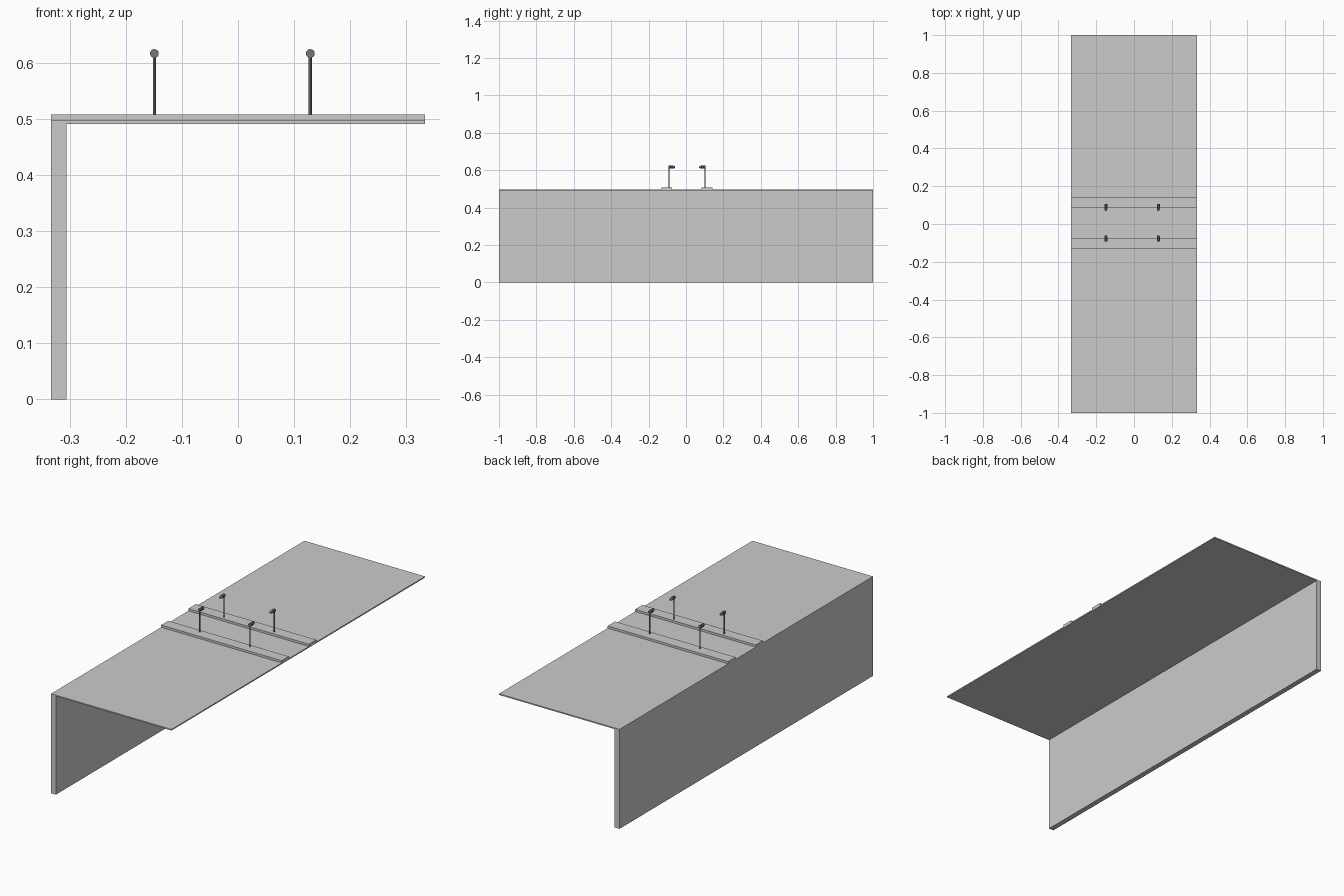
import bpy, bmesh
from math import radians
from mathutils import Matrix, Vector

if "Cube" in bpy.data.objects:
    bpy.data.objects.remove(bpy.data.objects["Cube"])


def material(name, v):
    m = bpy.data.materials.new(name)
    m.diffuse_color = (v, v, v, 1)
    m.use_nodes = True
    m.node_tree.nodes["Principled BSDF"].inputs["Base Color"].default_value = m.diffuse_color
    return m


LIGHT = material("light grey", 0.6)
DARK = material("dark grey", 0.18)


def finish(name, bm, mat):
    me = bpy.data.meshes.new(name)
    bm.to_mesh(me)
    bm.free()
    me.materials.append(mat)
    ob = bpy.data.objects.new(name, me)
    bpy.context.collection.objects.link(ob)
    return ob


def box(name, lo, hi, mat):
    lo, hi = Vector(lo), Vector(hi)
    bm = bmesh.new()
    bmesh.ops.create_cube(bm, size=1, matrix=Matrix.Translation((lo + hi) / 2) @ Matrix.Diagonal((*(hi - lo), 1)))
    return finish(name, bm, mat)


def rod(bm, centre, rot, r1, r2, depth, sides):
    bmesh.ops.create_cone(bm, cap_ends=True, segments=sides, radius1=r1, radius2=r2, depth=depth,
                          matrix=Matrix.Translation(centre) @ rot)


# Bench: thin top and one full-length side panel
box("table_top", (-0.333, -1, 0.491), (0.333, 1, 0.497), LIGHT)
box("side_panel", (-0.333, -1, 0), (-0.306, 1, 0.491), LIGHT)

# Two raised strips across the top
box("front_strip", (-0.333, -0.131, 0.497), (0.333, -0.075, 0.508), LIGHT)
box("back_strip", (-0.333, 0.084, 0.497), (0.333, 0.143, 0.508), LIGHT)

# Two pairs of posts with heads pointing at each other
for side, y, d in (("front", -0.090, 1), ("back", 0.102, -1)):
    for label, x in (("left", -0.149), ("right", 0.129)):
        bm = bmesh.new()
        rod(bm, (x, y, 0.556), Matrix(), 0.003, 0.003, 0.106, 8)
        finish(f"{side}_{label}_post", bm, DARK)
        # Head: short barrel with a tapered tip, lying along y
        bm = bmesh.new()
        rot = Matrix.Rotation(radians(-90 * d), 4, 'X')
        rod(bm, (x, y + d * 0.010, 0.6165), rot, 0.008, 0.008, 0.026, 10)
        rod(bm, (x, y + d * 0.0275, 0.6165), rot, 0.008, 0.004, 0.009, 10)
        finish(f"{side}_{label}_head", bm, DARK)
